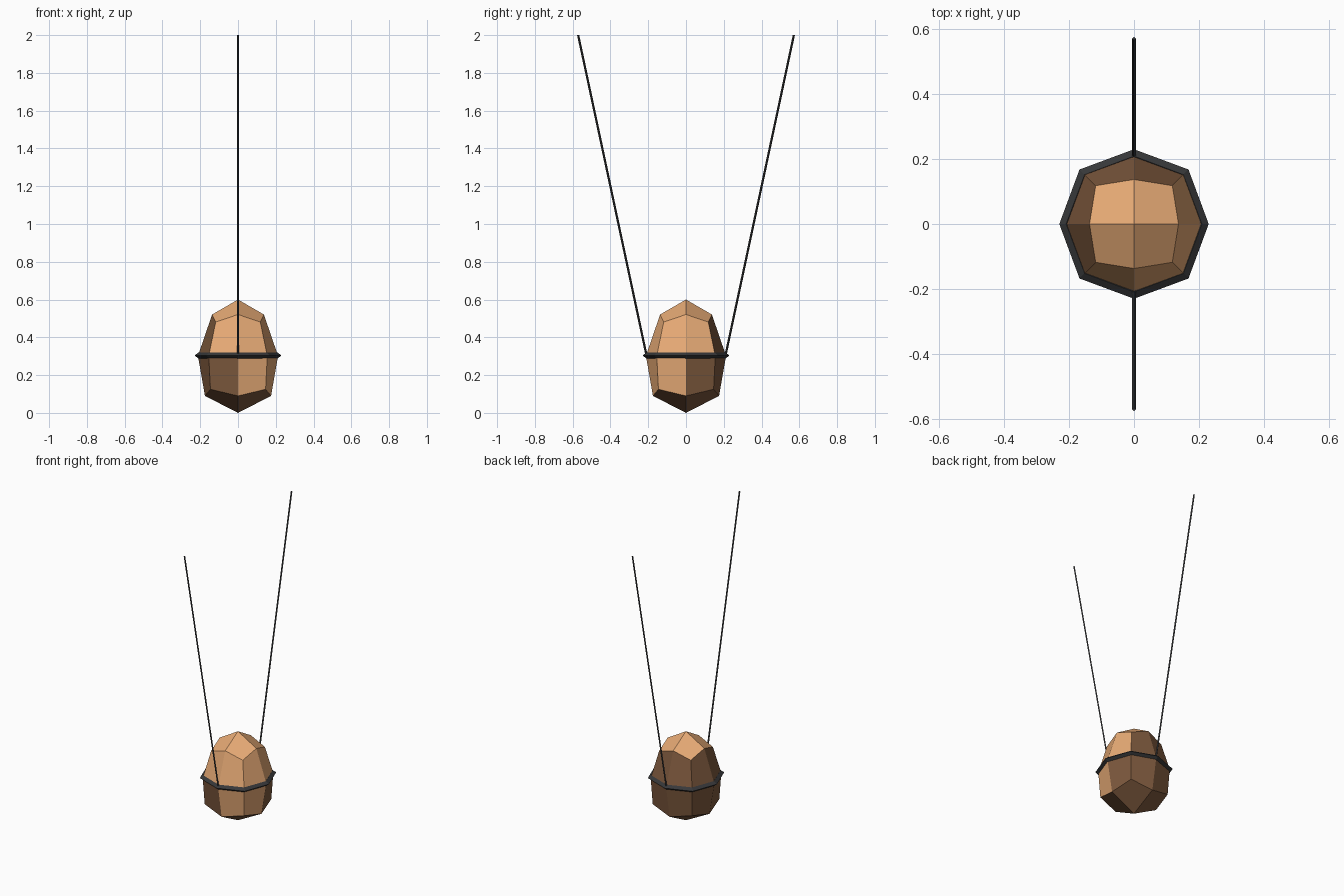
import bpy, bmesh, math

if "Cube" in bpy.data.objects:
    bpy.data.objects.remove(bpy.data.objects["Cube"])


def material(name, rgb):
    m = bpy.data.materials.new(name)
    m.diffuse_color = (*rgb, 1)
    m.use_nodes = True
    m.node_tree.nodes["Principled BSDF"].inputs["Base Color"].default_value = m.diffuse_color
    return m


def make_object(name, bm, *mats):
    bmesh.ops.recalc_face_normals(bm, faces=bm.faces)
    me = bpy.data.meshes.new(name)
    bm.to_mesh(me)
    bm.free()
    for m in mats:
        me.materials.append(m)
    ob = bpy.data.objects.new(name, me)
    bpy.context.collection.objects.link(ob)
    return ob


light = material("light tan", (0.80, 0.405, 0.18))
brown = material("dark brown", (0.21, 0.102, 0.048))
dark = material("dark cord", (0.038, 0.039, 0.041))


def ring(bm, r_axis, z_axis, c, z_corner):
    """Eight points: four on the axes, four on the diagonals (c, c)."""
    pts = []
    for i in range(8):
        a = i * math.pi / 4
        r, z = (r_axis, z_axis) if i % 2 == 0 else (c * math.sqrt(2), z_corner)
        pts.append(bm.verts.new((r * math.cos(a), r * math.sin(a), z)))
    return pts


# Body: faceted egg, three eight-point rings with four quads at each pole
bm = bmesh.new()
bottom = ring(bm, 0.175, 0.09, 0.146, 0.125)
middle = ring(bm, 0.212, 0.302, 0.155, 0.302)
top = ring(bm, 0.137, 0.521, 0.118, 0.481)
for lo, hi in ((bottom, middle), (middle, top)):
    for i in range(8):
        j = (i + 1) % 8
        bm.faces.new((lo[i], lo[j], hi[j], hi[i]))
for loop, z in ((bottom, 0.0), (top, 0.6)):
    pole = bm.verts.new((0, 0, z))
    for i in range(0, 8, 2):
        bm.faces.new((pole, loop[i], loop[i + 1], loop[(i + 2) % 8]))

# Two-tone body: tan cap and front right side, brown base and back left side
for f in bm.faces:
    c = f.calc_center_median()
    if c.z > 0.48:
        tan = True
    elif c.z > 0.3:
        tan = c.x > c.y
    else:
        tan = c.z > 0.14 and c.x > 0 and c.y < 0
    f.material_index = 0 if tan else 1
make_object("egg_body", bm, light, brown)

# Band: octagonal hoop with a diamond cross-section
bm = bmesh.new()
profile = [(0.021, 0), (0, 0.016), (-0.018, 0), (0, -0.016)]
hoops = [ring(bm, 0.209 + dr, 0.304 + dz, 0.152 + dr * 0.75, 0.304 + dz)
         for dr, dz in profile]
for k in range(4):
    a, b = hoops[k], hoops[(k + 1) % 4]
    for i in range(8):
        j = (i + 1) % 8
        bm.faces.new((a[i], a[j], b[j], b[i]))
make_object("band", bm, dark)

# Two slanted hanging cords with a diamond section, front and back
w = 0.006
for name, s in (("front_cord", -1), ("back_cord", 1)):
    bm = bmesh.new()
    ends = []
    for y, z in ((0.209, 0.304), (0.571, 2.0)):
        ends.append([bm.verts.new((dx, s * y + dy, z)) for dx, dy in
                     ((-w, 0), (0, -w), (w, 0), (0, w))])
    for i in range(4):
        j = (i + 1) % 4
        bm.faces.new((ends[0][i], ends[0][j], ends[1][j], ends[1][i]))
    for e in ends:
        bm.faces.new(e)
    make_object(name, bm, dark)
